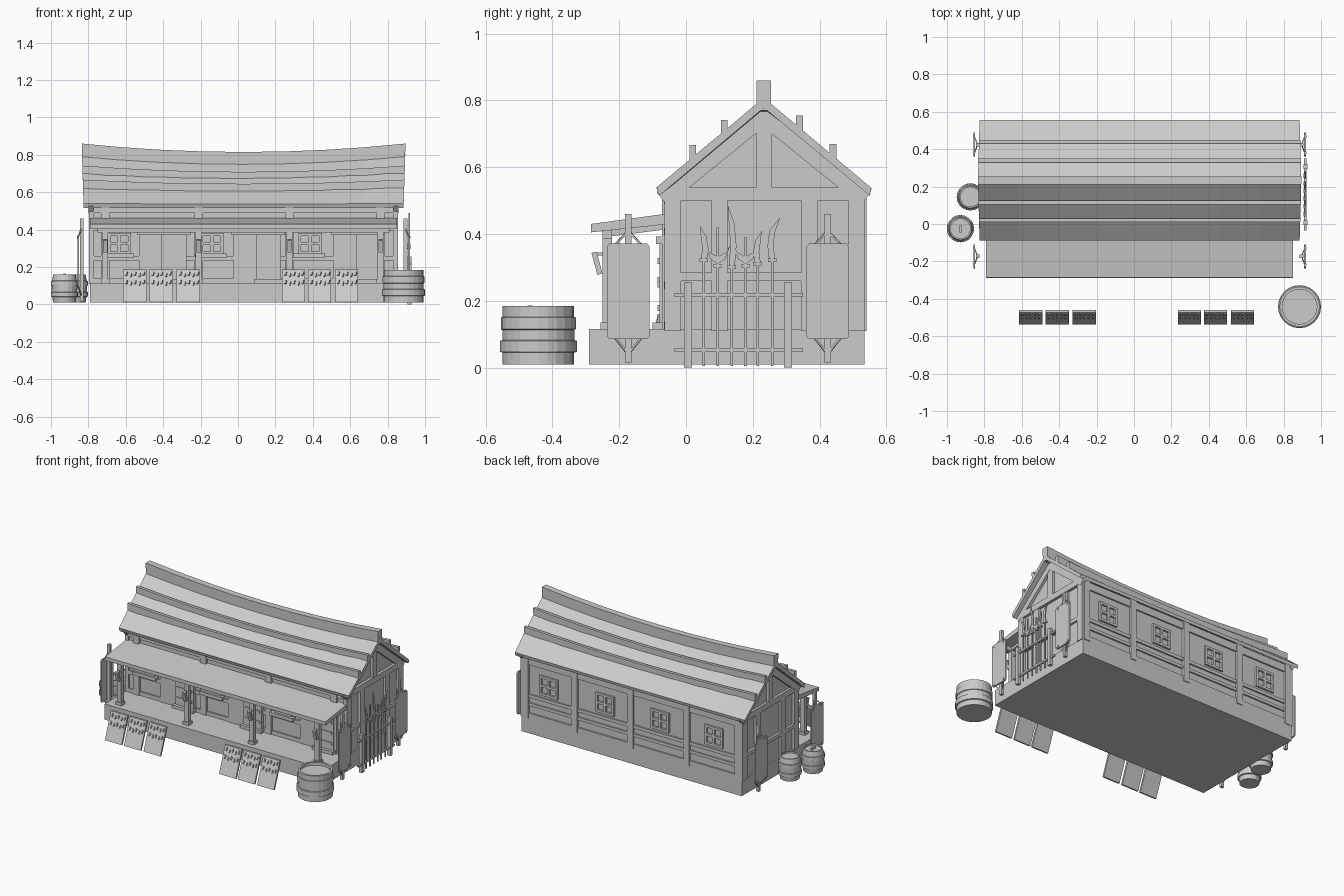
import bpy, bmesh, math
from mathutils import Vector

if "Cube" in bpy.data.objects:
    bpy.data.objects.remove(bpy.data.objects["Cube"])

XC = 0.03          # house centre along x
YR = 0.233         # ridge line


def mesh_obj(name, bm):
    bmesh.ops.recalc_face_normals(bm, faces=bm.faces)
    me = bpy.data.meshes.new(name)
    bm.to_mesh(me)
    bm.free()
    ob = bpy.data.objects.new(name, me)
    bpy.context.collection.objects.link(ob)
    return ob


def box(name, x0, x1, y0, y1, z0, z1):
    bm = bmesh.new()
    bmesh.ops.create_cube(bm, size=1)
    for v in bm.verts:
        v.co = Vector(((x0 + x1) / 2 + v.co.x * (x1 - x0),
                       (y0 + y1) / 2 + v.co.y * (y1 - y0),
                       (z0 + z1) / 2 + v.co.z * (z1 - z0)))
    return mesh_obj(name, bm)


def beam(name, p0, p1, w, d):
    p0, p1 = Vector(p0), Vector(p1)
    ob = box(name, -w / 2, w / 2, -d / 2, d / 2, 0, (p1 - p0).length)
    ob.rotation_mode = 'QUATERNION'
    ob.rotation_quaternion = (p1 - p0).to_track_quat('Z', 'Y')
    ob.location = p0
    return ob


def loft(name, prof, half, segs=8, sag=0.045, flare=0.0, xc=XC):
    """Profile in y,z swept along x, sagging toward the middle near the ridge."""
    bm = bmesh.new()
    rings = []
    for i in range(segs + 1):
        t = 2 * i / segs - 1
        ring = []
        for y, z in prof:
            k = min(1, max(0, (z - 0.52) / 0.3))
            ring.append(bm.verts.new((xc + t * (half + flare * k), y, z - sag * k * (1 - t * t))))
        rings.append(ring)
    n = len(prof)
    for a, b in zip(rings, rings[1:]):
        for j in range(n):
            bm.faces.new((a[j], a[(j + 1) % n], b[(j + 1) % n], b[j]))
    bm.faces.new(rings[0])
    bm.faces.new(rings[-1])
    return mesh_obj(name, bm)


def plate(name, pts, x, t):
    return loft(name, pts, t / 2, 1, 0, 0, x)


def lathe(name, prof, x, y, n=20):
    bm = bmesh.new()
    rings = [[bm.verts.new((x + r * math.cos(math.tau * i / n), y + r * math.sin(math.tau * i / n), z))
              for i in range(n)] for r, z in prof]
    for a, b in zip(rings, rings[1:]):
        for i in range(n):
            bm.faces.new((a[i], a[(i + 1) % n], b[(i + 1) % n], b[i]))
    bm.faces.new(rings[0])
    bm.faces.new(rings[-1])
    return mesh_obj(name, bm)


# Foundation with porch deck, and house body
box("foundation", XC - .82, XC + .82, -.29, .535, .01, .115)
loft("house_body", [(-.055, .1), (.525, .1), (.525, .53), (YR, .765), (-.055, .53)], .81)

# Sagging roof, ridge board and raised battens
loft("roof", [(-.088, .54), (YR, .808), (.555, .538), (.55, .515), (YR, .778), (-.08, .515)],
     .855, flare=.01)
loft("ridge_board", [(.211, .77), (.255, .77), (.255, .86), (.211, .86)], .855, flare=.01)
for y, z in ((.02, .667), (.115, .742), (.34, .755), (.44, .67)):
    loft("roof_batten", [(y - .01, z - .055), (y + .01, z - .055), (y + .01, z), (y - .01, z)],
         .855, flare=.01)

# Porch roof, plate beam, posts with braces and lanterns
loft("porch_roof", [(-.285, .43), (-.05, .462), (-.05, .43), (-.285, .405)], .82, 1)
box("porch_beam", XC - .78, XC + .78, -.25, -.222, .385, .412)
for x in (-.71, -.21, .275, .762):
    box("porch_post", x - .016, x + .016, -.25, -.222, .11, .39)
    box("porch_post_base", x - .022, x + .022, -.256, -.216, .11, .135)
    beam("porch_rafter", (x, -.25, .4), (x, -.05, .425), .025, .02)
    beam("lantern", (x, -.258, .28), (x, -.275, .345), .022, .016)
    box("lantern_hook", x - .006, x + .006, -.28, -.24, .335, .345)
    box("wall_post_front", x - .022, x + .022, -.072, -.05, .11, .52)

# Front wall rails
for z0, z1 in ((.115, .14), (.235, .26), (.395, .42), (.49, .52)):
    box("front_rail", XC - .81, XC + .81, -.066, -.05, z0, z1)


def window(x, y, z, w, h, s):
    ya, yb = sorted((y, y + s * .016))
    t = .016
    for k in (-1, 0, 1):
        box("window_stile", x + k * w / 2 - t / 2, x + k * w / 2 + t / 2, ya, yb, z - h / 2, z + h / 2)
        box("window_rail", x - w / 2 - t / 2, x + w / 2 + t / 2, ya, yb,
            z + k * h / 2 - t / 2, z + k * h / 2 + t / 2)


# Front windows with sills, and doors with lintels
for x in (-.635, -.14, .385):
    window(x, -.055, .325, .11, .1, -1)
    box("front_sill", x - .09, x + .08, -.085, -.05, .25, .272)
for x0 in (-.54, -.035, .5):
    box("door_lintel", x0, x0 + .285, -.09, -.05, .37, .393)
    box("door_panel", x0 + .13, x0 + .265, -.08, -.05, .115, .37)
    box("door_side_board", x0 + .01, x0 + .13, -.07, -.05, .115, .37)
    for z in (.17, .24, .31):
        box("door_batten", x0 + .14, x0 + .255, -.086, -.05, z, z + .018)
    box("door_step", x0 + .12, x0 + .275, -.1, -.05, .115, .135)

# Back wall framing and windows
for x in (-.76, -.38, .04, .455, .82):
    box("back_post", x - .022, x + .022, .52, .54, .11, .53)
for z0, z1 in ((.115, .145), (.195, .215), (.25, .272), (.47, .52)):
    box("back_rail", XC - .81, XC + .81, .52, .535, z0, z1)
for x in (.65, .23, -.18, -.58):
    window(x, .522, .355, .12, .115, 1)

# Gable ends: timbers and stretched hides on frames
for s in (-1, 1):
    xa, xb = sorted((XC + s * .80, XC + s * .826))
    xm = XC + s * .815
    for y0, y1, z1 in ((-.065, -.015, .52), (.485, .535, .52), (.077, .125, .51), (.345, .393, .51),
                       (.211, .257, .77)):
        box("gable_post", xa, xb, y0, y1, .11 if z1 < .6 else .5, z1)
    box("gable_tie_beam", xa, xb + .002, -.065, .535, .5, .54)
    box("gable_rail", xa, xb - .003, -.06, .53, .26, .285)
    for e in (-1, 1):
        beam("gable_rafter", (xm, YR + e * .305, .505), (xm, YR, .752), .026, .05)
    # hides
    for y in (-.173, .424):
        xp, xh = XC + s * .866, XC + s * .884
        box("hide_pole", xp - .01, xp + .01, y - .01, y + .01, .015, .46)
        w, c = .064, .008
        plate("stretched_hide",
              [(y - w + c, .085), (y + w - c, .085), (y + w, .095), (y + w, .362), (y + w - c, .372),
               (y - w + c, .372), (y - w, .362), (y - w, .095)], xh, .01)
        for e in (-1, 1):
            for za, zb, zr in ((.41, .36, .36), (.04, .098, .098)):
                beam("hide_tie", (xp, y, za), (xh, y + e * .046, zb), .006, .006)
                xs = xh + s * .004
                box("hide_peg", xs - .004, xs + .004, y + e * .044 - .007, y + e * .044 + .007,
                    zr - .007, zr + .007)

# Weapon rack on the right end
for y in (.006, .306):
    box("rack_post", .905, .928, y - .012, y + .012, 0, .255)
for z in (.053, .217):
    box("rack_rail", .91, .922, -.035, .35, z - .006, z + .006)
XW = .915
blade = [(-.009, 0), (.009, 0), (.014, .35), (.008, .7), (-.012, 1), (-.008, .65), (-.004, .35)]
for y, z0, z1, flip in ((.053, .32, .425, 1), (.137, .3, .488, 1), (.215, .31, .41, -1),
                        (.258, .32, .45, -1)):
    box("weapon_shaft", XW - .004, XW + .004, y - .004, y + .004, .005, z0 + .01)
    box("weapon_collar", XW - .008, XW + .008, y - .013, y + .013, z0 - .004, z0 + .006)
    plate("weapon_blade", [(y + flip * a * (2 if z1 == .45 and b == 1 else 1), z0 + b * (z1 - z0))
                           for a, b in blade], XW, .007)
for y, top in ((.095, .42), (.178, .39)):
    box("fork_shaft", XW - .004, XW + .004, y - .004, y + .004, .005, top)
    for e in (-1, 1):
        plate("fork_prong", [(y, .31), (y + e * .022, .325), (y + e * .04, .37), (y + e * .024, .345),
                             (y, .332)], XW, .008)
    box("fork_collar", XW - .008, XW + .008, y - .012, y + .012, .3, .31)

# Leaning display boards with rows of hung pieces and a back handle
for x in (-.553, -.411, -.265, .297, .436, .58):
    w = .0625
    plate("display_board", [(-.537, .012), (-.525, .01), (-.46, .18), (-.472, .187)], x, w * 2)
    box("board_top_rail", x - w, x + w, -.474, -.46, .172, .186)
    for row, (y, z) in enumerate(((-.481, .168), (-.498, .123))):
        for i in range(5):
            dz = .008 * (i % 2)
            beam("hung_piece", (x + (i - 2) * .023, y - .006, z - .012 - dz),
                 (x + (i - 2) * .023 + .004, y + .001, z + .006 - dz), .012, .008)
    bm = bmesh.new()
    bmesh.ops.create_circle(bm, cap_ends=True, segments=10, radius=.02)
    r = bmesh.ops.extrude_face_region(bm, geom=bm.faces[:])
    for v in r["geom"]:
        if isinstance(v, bmesh.types.BMVert):
            v.co.z += .01
    ob = mesh_obj("board_handle", bm)
    ob.scale = (.6, 1.2, 1)
    ob.rotation_euler = (math.radians(-111) + math.pi, 0, 0)
    ob.location = (x, -.492, .1)

# Large open tub
lathe("tub", [(.107, .01), (.107, .045), (.115, .047), (.115, .08), (.108, .082), (.108, .113),
              (.112, .115), (.112, .15), (.107, .152), (.107, .185), (.093, .185), (.093, .165)],
      .885, -.442, 24)

# Small closed barrels
for x, y in ((-.875, .145), (-.928, -.025)):
    lathe("barrel", [(.06, .01), (.065, .04), (.072, .042), (.073, .065), (.068, .067), (.069, .1),
                     (.073, .102), (.072, .125), (.066, .127), (.06, .16), (.052, .16), (.052, .15)],
          x, y)
box("barrel_bung", -.934, -.922, -.045, -.005, .145, .165)
